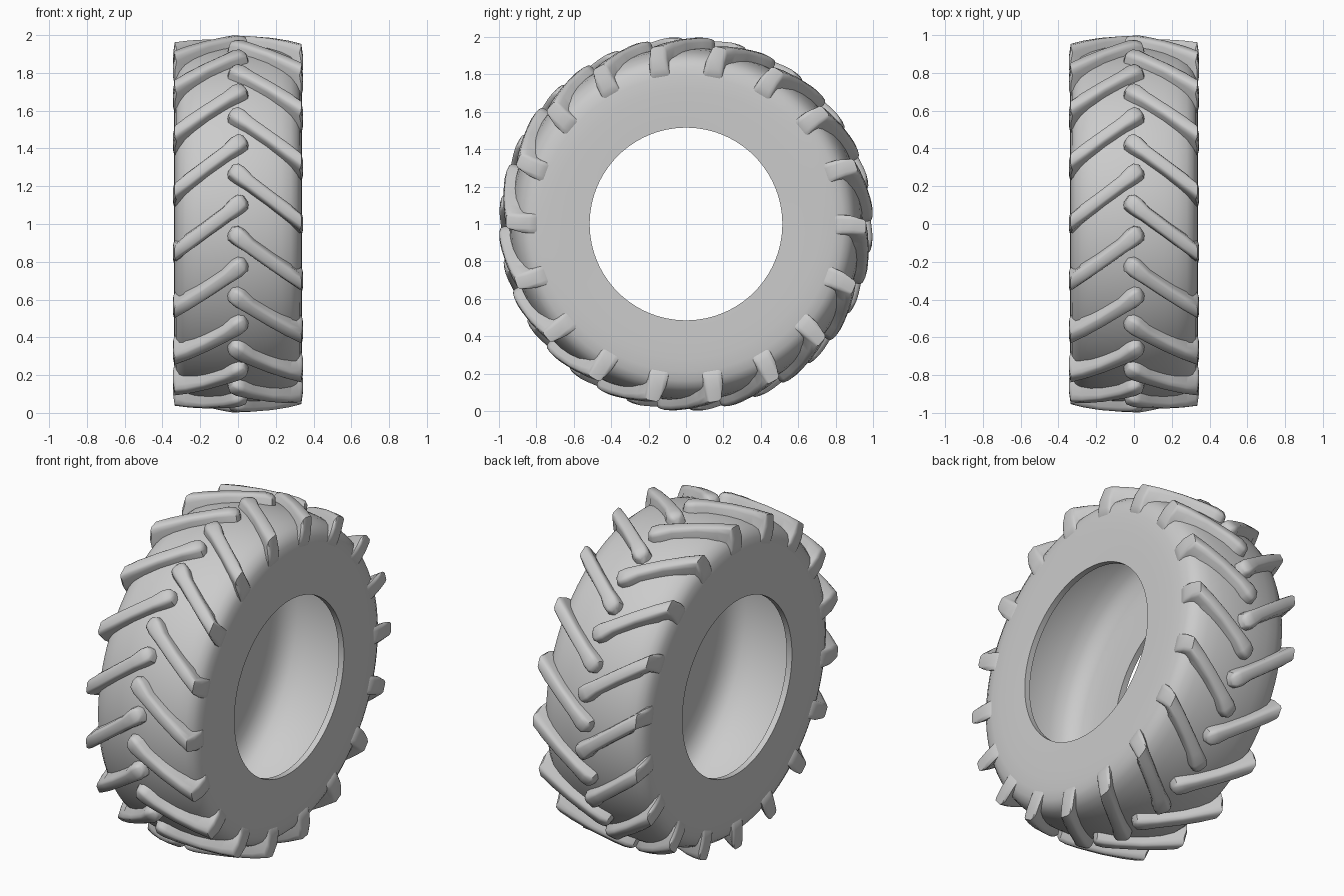
import bpy, bmesh
from math import sin, cos, radians, pi

if "Cube" in bpy.data.objects:
    bpy.data.objects.remove(bpy.data.objects["Cube"])


def point(x, r, a):
    # a = angle around the axle, measured from the front (-y) upwards
    return (x, -r * cos(a), 1 + r * sin(a))


def finish(bm, name, angle):
    bmesh.ops.recalc_face_normals(bm, faces=bm.faces[:])
    me = bpy.data.meshes.new(name)
    bm.to_mesh(me)
    bm.free()
    ob = bpy.data.objects.new(name, me)
    bpy.context.collection.objects.link(ob)
    bpy.ops.object.select_all(action='DESELECT')
    ob.select_set(True)
    bpy.context.view_layer.objects.active = ob
    bpy.ops.object.shade_smooth_by_angle(angle=radians(angle))
    return ob


# Hollow tyre casing: half profile (x, radius), mirrored and revolved
outer = [(0, .945), (.08, .942), (.16, .933), (.23, .918), (.28, .898), (.31, .873),
         (.328, .84), (.336, .79), (.339, .72), (.339, .62), (.337, .515)]
inner = [(.302, .515), (.304, .60), (.302, .70), (.292, .78), (.265, .84),
         (.22, .875), (.15, .895), (.07, .905), (0, .908)]
half = outer + inner
profile = half + [(-x, r) for x, r in reversed(half[1:-1])]
SEG = 120
bm = bmesh.new()
rings = [[bm.verts.new(point(x, r, 2 * pi * i / SEG)) for x, r in profile] for i in range(SEG)]
n = len(profile)
for i in range(SEG):
    a, b = rings[i], rings[(i + 1) % SEG]
    for j in range(n):
        k = (j + 1) % n
        bm.faces.new((a[j], a[k], b[k], b[j]))
finish(bm, "tyre_casing", 40)

# Lug stations: base x, base r, top x, top r, angle, half width in x, half width around
stations = [
    (-.048, .92, -.034, .980, 18.0, .012, .018),
    (-.028, .92, -.020, .996, 17.1, .029, .040),
    (.010, .92, .010, 1.00, 15.6, .031, .043),
    (.060, .92, .060, .996, 13.1, .024, .036),
    (.170, .91, .170, .985, 8.2, .022, .036),
    (.260, .87, .265, .973, 4.0, .018, .043),
    (.300, .84, .335, .962, 0.9, 0, .055),
    (.310, .82, .344, .900, 0.3, 0, .063),
    (.310, .79, .344, .840, 0.2, 0, .068),
    (.310, .77, .336, .800, 0.2, 0, .070),
]
# Cross-section: sideways position, height fraction
section = [(-1, 0), (-.86, .72), (-.7, .92), (-.45, 1), (.45, 1), (.7, .92), (.86, .72), (1, 0)]


def add_lug(bm, side, start):
    rows = []
    for xb, rb, xt, rt, ang, wx, ws in stations:
        row = []
        for t, h in section:
            x = xb + (xt - xb) * h + t * wx
            r = rb + (rt - rb) * h
            row.append(bm.verts.new(point(side * x, r, radians(start + ang) + t * ws / .95)))
        rows.append(row)
    m = len(section)
    for a, b in zip(rows, rows[1:]):
        for j in range(m):
            k = (j + 1) % m
            bm.faces.new((a[j], a[k], b[k], b[j]))
    bm.faces.new(rows[0])
    bm.faces.new(rows[-1])


# Staggered chevron lugs, 18 per side
for side, offset, name in ((1, 0, "right_tread_lugs"), (-1, 10, "left_tread_lugs")):
    bm = bmesh.new()
    for i in range(18):
        add_lug(bm, side, offset + 20 * i)
    finish(bm, name, 45)
